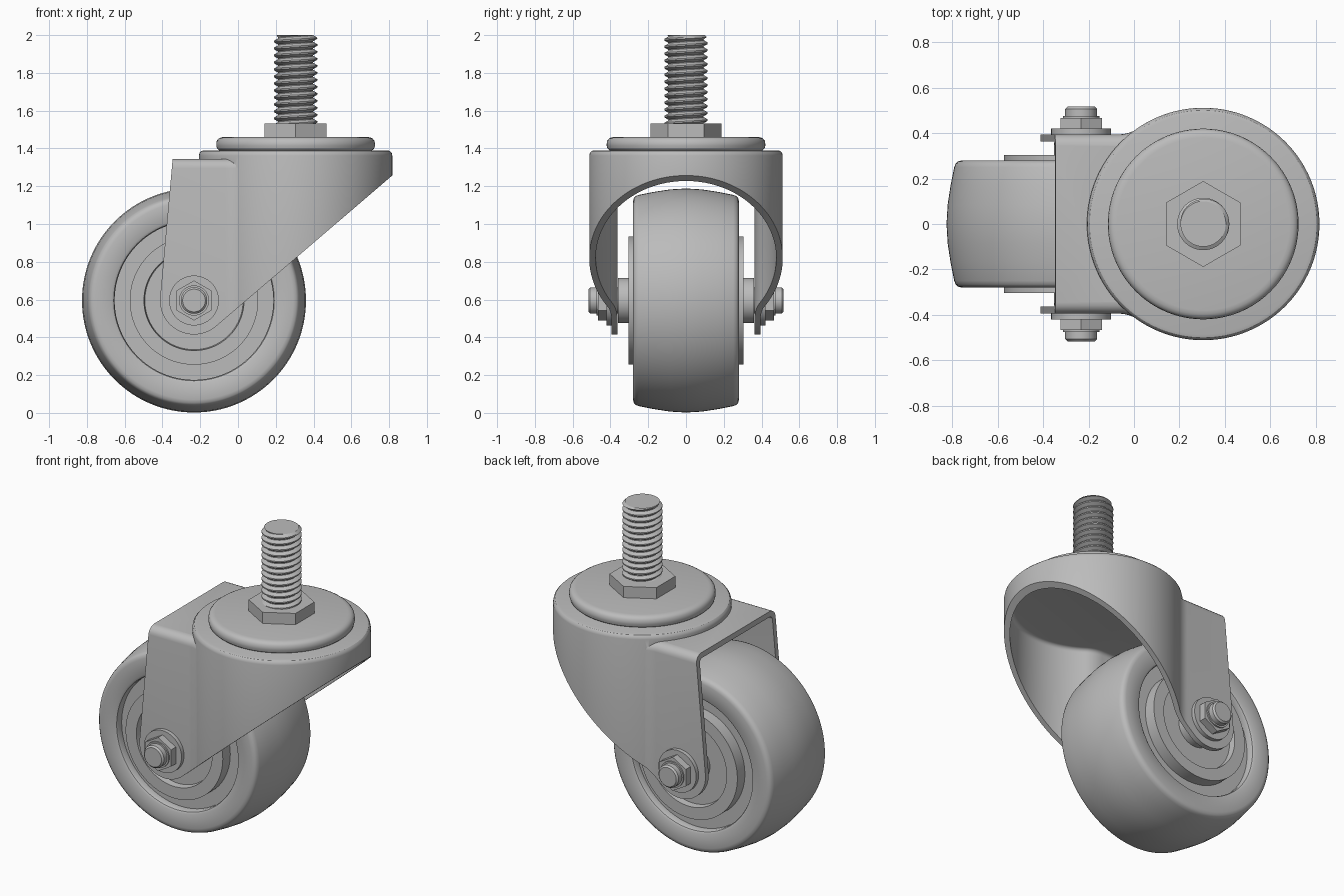
import bpy, bmesh
from math import sin, cos, pi, sqrt, radians, atan2
from mathutils import Matrix, Vector

if "Cube" in bpy.data.objects:
    bpy.data.objects.remove(bpy.data.objects["Cube"])

AXLE = Vector((-0.233, 0, 0.595))   # wheel centre
SWIVEL = Vector((0.305, 0, 0))      # swivel and stud axis

grey = bpy.data.materials.new("plain grey")
grey.use_nodes = True
grey.diffuse_color = (0.5, 0.5, 0.5, 1)
for node in grey.node_tree.nodes:
    if node.type == 'BSDF_PRINCIPLED':
        node.inputs["Base Color"].default_value = (0.5, 0.5, 0.5, 1)


def smooth(ob, angle=32):
    bpy.ops.object.select_all(action='DESELECT')
    ob.select_set(True)
    bpy.context.view_layer.objects.active = ob
    bpy.ops.object.shade_smooth_by_angle(angle=radians(angle))


def finish(name, bm, shade=True):
    bmesh.ops.recalc_face_normals(bm, faces=bm.faces)
    me = bpy.data.meshes.new(name)
    bm.to_mesh(me)
    bm.free()
    me.materials.append(grey)
    ob = bpy.data.objects.new(name, me)
    bpy.context.collection.objects.link(ob)
    if shade:
        smooth(ob)
    return ob


def lathe(name, profile, origin, steps=96, along_y=False, shade=True):
    """Spin (radius, height) points around z, or around y."""
    bm = bmesh.new()
    vs = [bm.verts.new((0, r, h)) for r, h in profile]
    es = [bm.edges.new(p) for p in zip(vs, vs[1:])]
    bmesh.ops.spin(bm, geom=vs + es, cent=(0, 0, 0), axis=(0, 0, 1),
                   angle=2 * pi, steps=steps)
    bmesh.ops.remove_doubles(bm, verts=bm.verts, dist=1e-5)
    if along_y:
        bm.transform(Matrix.Rotation(pi / 2, 4, 'X'))
    bm.transform(Matrix.Translation(origin))
    return finish(name, bm, shade)


def prism(name, points, vector, bevel=0):
    """Extrude a polygon; optionally round its end rim, leaving the back open."""
    bm = bmesh.new()
    base = bm.faces.new([bm.verts.new(p) for p in points])
    ext = bmesh.ops.extrude_face_region(bm, geom=[base], use_keep_orig=True)["geom"]
    top = [g for g in ext if isinstance(g, bmesh.types.BMVert)]
    bmesh.ops.translate(bm, verts=top, vec=vector)
    if bevel:
        back = min(v.co.x for v in top)
        rim = [e for e in bm.edges if all(v in top for v in e.verts)
               and any(v.co.x > back + 0.01 for v in e.verts)]
        bmesh.ops.bevel(bm, geom=rim, offset=bevel, segments=5,
                        profile=0.5, affect='EDGES')
    return finish(name, bm, False)


def combine(ob, tool, operation):
    mod = ob.modifiers.new("combine", 'BOOLEAN')
    mod.operation, mod.object, mod.solver = operation, tool, 'EXACT'
    bpy.context.view_layer.objects.active = ob
    bpy.ops.object.modifier_apply(modifier=mod.name)
    bpy.data.objects.remove(tool)


def keyhole(inset, back, z):
    """Plan of the fork: a round head blended into a straight tail."""
    width, radius, fillet = 0.395 - inset, 0.51 - inset, 0.15 + inset
    cy = width + fillet
    cx = SWIVEL.x - sqrt((radius + fillet) ** 2 - cy ** 2)
    a_end = atan2(-cy, SWIVEL.x - cx)
    half = [(back, width)]
    for i in range(9):
        a = -pi / 2 + (a_end + pi / 2) * i / 8
        half.append((cx + fillet * cos(a), cy + fillet * sin(a)))
    start = a_end + pi
    for i in range(1, 41):
        a = start * (1 - i / 40)
        half.append((SWIVEL.x + radius * cos(a), radius * sin(a)))
    other = [(x, -y) for x, y in half[-2::-1]]
    return [(x, y, z) for x, y in half + other]


# Wheel: hub, raised web ring, recess and crowned tread
half = [(0, 0.36), (0.12, 0.36), (0.12, 0.265), (0.26, 0.265), (0.265, 0.305),
        (0.34, 0.305), (0.34, 0.23), (0.42, 0.23), (0.42, 0.262), (0.425, 0.273),
        (0.437, 0.28), (0.525, 0.28), (0.542, 0.276), (0.553, 0.266),
        (0.559, 0.25), (0.575, 0.17), (0.588, 0.085), (0.593, 0)]
lathe("wheel", half + [(r, -y) for r, y in half[-2::-1]], AXLE, 128, True)

# Fork: rounded tail and round head, hollowed, then trimmed to the side outline
fork = prism("fork", keyhole(0, -0.6, 0.3), (0, 0, 1.045), 0.05)
head = lathe("fork_head", [(0, 0.32), (0.512, 0.32), (0.512, 1.362), (0.509, 1.376),
                           (0.5, 1.386), (0.486, 1.39), (0, 1.39)], SWIVEL, 128,
             shade=False)
combine(fork, head, 'UNION')
combine(fork, prism("cavity", keyhole(0.032, -0.7, 0.2), (0, 0, 1.112), 0.025),
        'DIFFERENCE')
side = [(0.9, 1.328), (0.9, 1.5), (-0.332, 1.5)]
for i in range(25):
    a = radians(176 + (312 - 176) * i / 24)
    side.append((AXLE.x + 0.18 * cos(a), AXLE.z + 0.18 * sin(a)))
combine(fork, prism("trim", [(x, -0.8, z) for x, z in side], (0, 1.6, 0)), 'INTERSECT')
smooth(fork)

# Axle with washers and hex nuts on both sides
lathe("axle_bolt", [(0, -0.517), (0.06, -0.517), (0.07, -0.507), (0.07, 0.507),
                    (0.06, 0.517), (0, 0.517)], AXLE, 48, True)
for label, s in (("right", 1), ("left", -1)):
    lathe(label + "_washer", [(0, s * 0.385), (0.132, s * 0.385), (0.132, s * 0.42),
                              (0, s * 0.42)], AXLE, 64, True)
    lathe(label + "_axle_nut", [(0, s * 0.41), (0.106, s * 0.41), (0.106, s * 0.466),
                                (0, s * 0.466)], AXLE, 6, True, False)
    lathe(label + "_nut_collar", [(0, s * 0.46), (0.08, s * 0.46), (0.08, s * 0.475),
                                  (0, s * 0.475)], AXLE, 48, True)

# Swivel cap and stud nut
lathe("swivel_cap", [(0, 1.37), (0.405, 1.37), (0.405, 1.39), (0.416, 1.4),
                     (0.42, 1.415), (0.42, 1.425), (0.417, 1.441), (0.408, 1.452),
                     (0.396, 1.458), (0.38, 1.461), (0, 1.461)], SWIVEL, 128)
lathe("stud_nut", [(0, 1.45), (0.189, 1.45), (0.189, 1.532), (0, 1.532)],
      SWIVEL, 6, shade=False)

# Threaded stud: a helical grid clamped to flat ends
LOW, HIGH, PITCH, SEG = 1.5, 2.0, 0.037, 48
thread = [(0.0, 0.115), (0.2, 0.115), (0.55, 0.093), (0.65, 0.093)]
rows = [(LOW + (k + f) * PITCH, r) for k in range(-1, 15) for f, r in thread]
bm = bmesh.new()
columns = []
for j in range(SEG):
    a = 2 * pi * j / SEG
    columns.append([])
    for z, r in rows:
        zc = min(max(z + PITCH * j / SEG, LOW), HIGH)
        rc = min(r, 0.1 + (HIGH - zc))
        columns[-1].append(bm.verts.new((rc * cos(a), rc * sin(a), zc)))
turn = len(thread)
for j in range(SEG):
    this, after = columns[j], columns[(j + 1) % SEG]
    shift = turn if j == SEG - 1 else 0
    for i in range(len(rows) - 1 - shift):
        bm.faces.new((this[i + shift], after[i], after[i + 1], this[i + 1 + shift])
                     if not shift else
                     (this[i], after[i + shift], after[i + 1 + shift], this[i + 1]))
bmesh.ops.create_circle(bm, cap_ends=True, segments=SEG, radius=0.1,
                        matrix=Matrix.Translation((0, 0, HIGH)))
bm.transform(Matrix.Translation(SWIVEL))
bmesh.ops.dissolve_degenerate(bm, dist=1e-5, edges=bm.edges)
finish("threaded_stud", bm)
